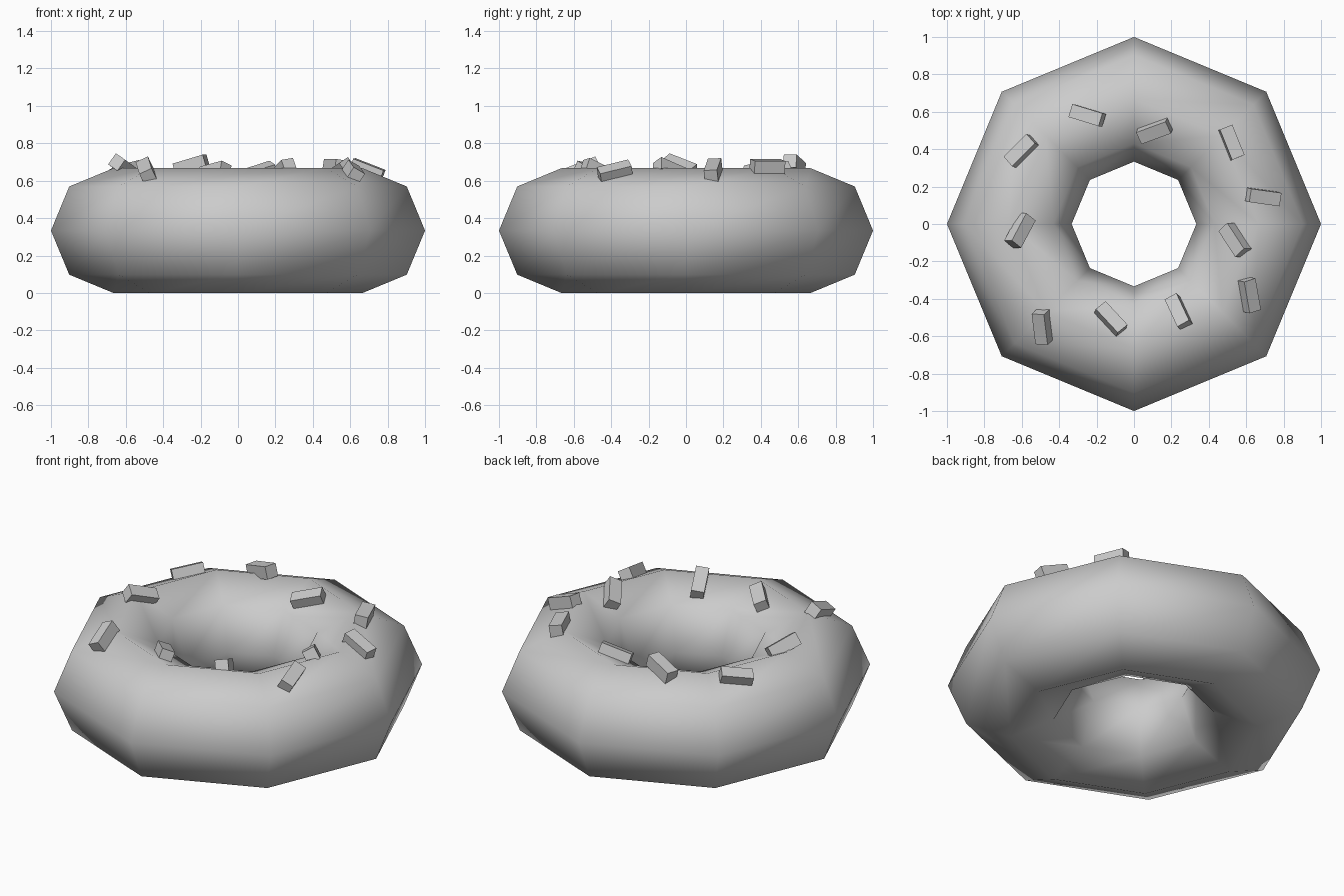
import bpy
from math import radians
from mathutils import Matrix, Vector

if "Cube" in bpy.data.objects:
    bpy.data.objects.remove(bpy.data.objects["Cube"])

R, r = 0.6667, 0.3333

# ring body: 8 x 8 sided torus, smooth shaded
bpy.ops.mesh.primitive_torus_add(major_segments=8, minor_segments=8,
                                 major_radius=R, minor_radius=r, location=(0, 0, r))
ring = bpy.context.object
ring.name = "doughnut_ring"
bpy.ops.object.transform_apply(location=True)
bpy.ops.object.shade_smooth()
bpy.context.view_layer.update()


def sprinkle(i, x, y, yaw, roll):
    """Small bar resting on the ring surface, aligned with the face below it."""
    _, hit, n, _ = ring.ray_cast(Vector((x, y, 2)), Vector((0, 0, -1)))
    d = Matrix.Rotation(radians(yaw), 3, 'Z') @ Vector((1, 0, 0))
    d.z = -(d.x * n.x + d.y * n.y) / n.z
    d.normalize()
    side = n.cross(d)
    rot = Matrix((d, side, n)).transposed() @ Matrix.Rotation(radians(roll), 3, 'X')
    bpy.ops.mesh.primitive_cube_add(size=1)
    ob = bpy.context.object
    ob.name = f"sprinkle_{i}"
    pos = Vector((x, y, hit.z + 0.022))
    ob.matrix_world = (Matrix.Translation(pos) @ rot.to_4x4()
                       @ Matrix.Diagonal((0.175, 0.072, 0.072, 1)))


# sprinkles: x, y, heading, roll
bars = [(-0.60, 0.39, 45, 0), (-0.25, 0.58, -17, 20), (0.11, 0.50, 20, 0),
        (0.52, 0.435, -68, 15), (0.69, 0.145, -8, 15), (0.54, -0.085, -57, 15),
        (0.615, -0.38, -80, -10), (0.24, -0.47, -65, 10), (-0.125, -0.51, -47, 0),
        (-0.49, -0.55, -83, 15), (-0.61, -0.035, 62, 15)]
for i, b in enumerate(bars, 1):
    sprinkle(i, *b)
